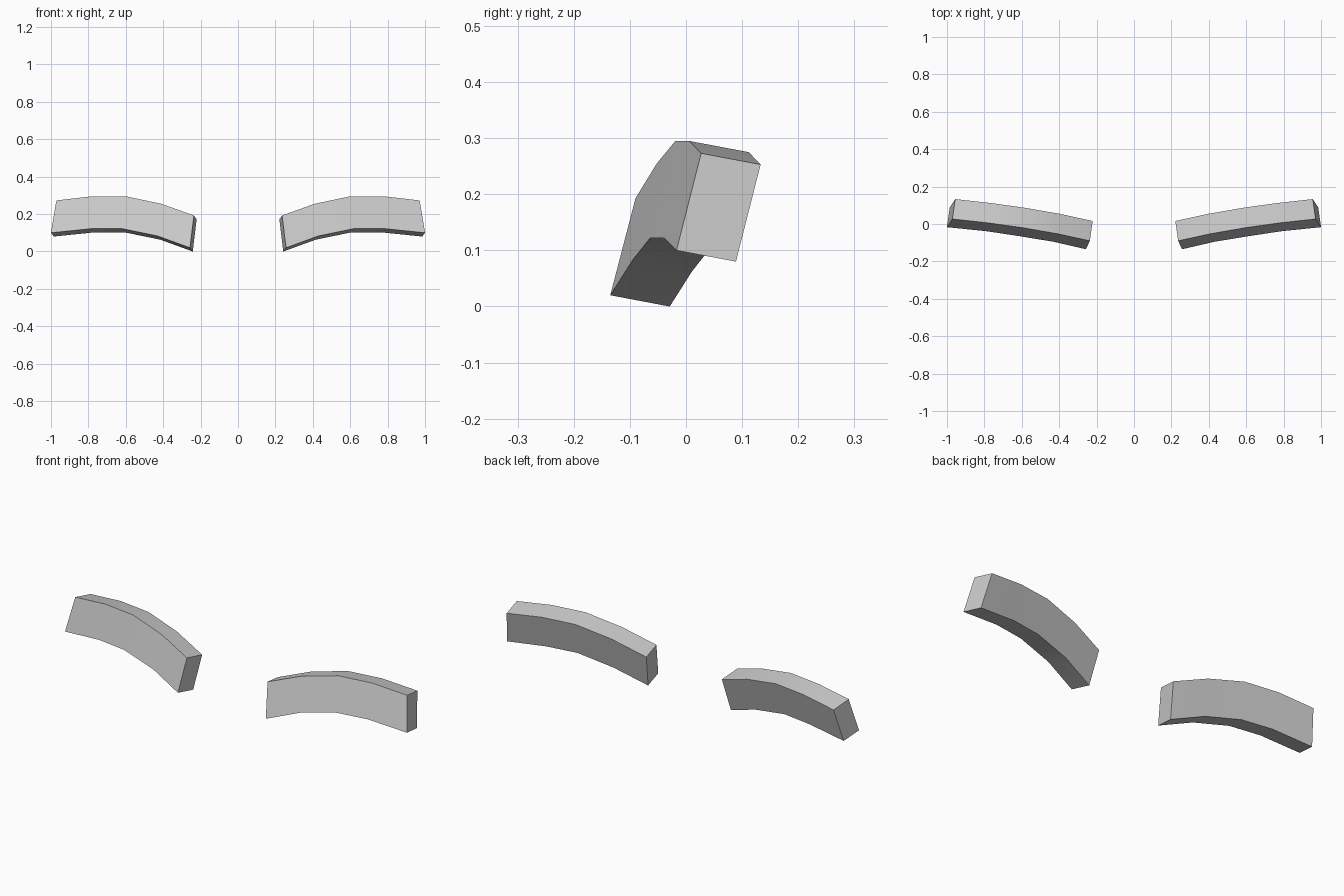
import bpy, bmesh, math
from mathutils import Vector

if "Cube" in bpy.data.objects:
    bpy.data.objects.remove(bpy.data.objects["Cube"])

# front-face stations from inner to outer end: top edge and bottom edge
TOP = [(0.236, -0.090, 0.193), (0.41, -0.052, 0.255), (0.60, -0.019, 0.295),
       (0.78, 0.006, 0.295), (0.971, 0.027, 0.273)]
BOTTOM = [(0.257, -0.135, 0.020), (0.43, -0.095, 0.083), (0.62, -0.064, 0.122),
          (0.785, -0.039, 0.122), (1.0, -0.017, 0.100)]
DEPTH = Vector((-0.015, 0.106, -0.020))  # front to back


def make_brow(name, side):
    bm = bmesh.new()
    rings = []
    for t, b in zip(TOP, BOTTOM):
        t, b = Vector(t), Vector(b)
        ring = [t, b, b + DEPTH, t + DEPTH]
        rings.append([bm.verts.new((p.x * side, p.y, p.z)) for p in ring])
    for r, s in zip(rings, rings[1:]):
        for i in range(4):
            j = (i + 1) % 4
            bm.faces.new((r[i], r[j], s[j], s[i]))
    bm.faces.new(rings[0])
    bm.faces.new(rings[-1])
    bmesh.ops.recalc_face_normals(bm, faces=bm.faces)
    mesh = bpy.data.meshes.new(name)
    bm.to_mesh(mesh)
    bm.free()
    ob = bpy.data.objects.new(name, mesh)
    bpy.context.collection.objects.link(ob)
    bpy.ops.object.select_all(action='DESELECT')
    bpy.context.view_layer.objects.active = ob
    ob.select_set(True)
    bpy.ops.object.shade_smooth_by_angle(angle=math.radians(30))


# mirrored pair of curved bars
make_brow("right_eyebrow", 1)
make_brow("left_eyebrow", -1)
